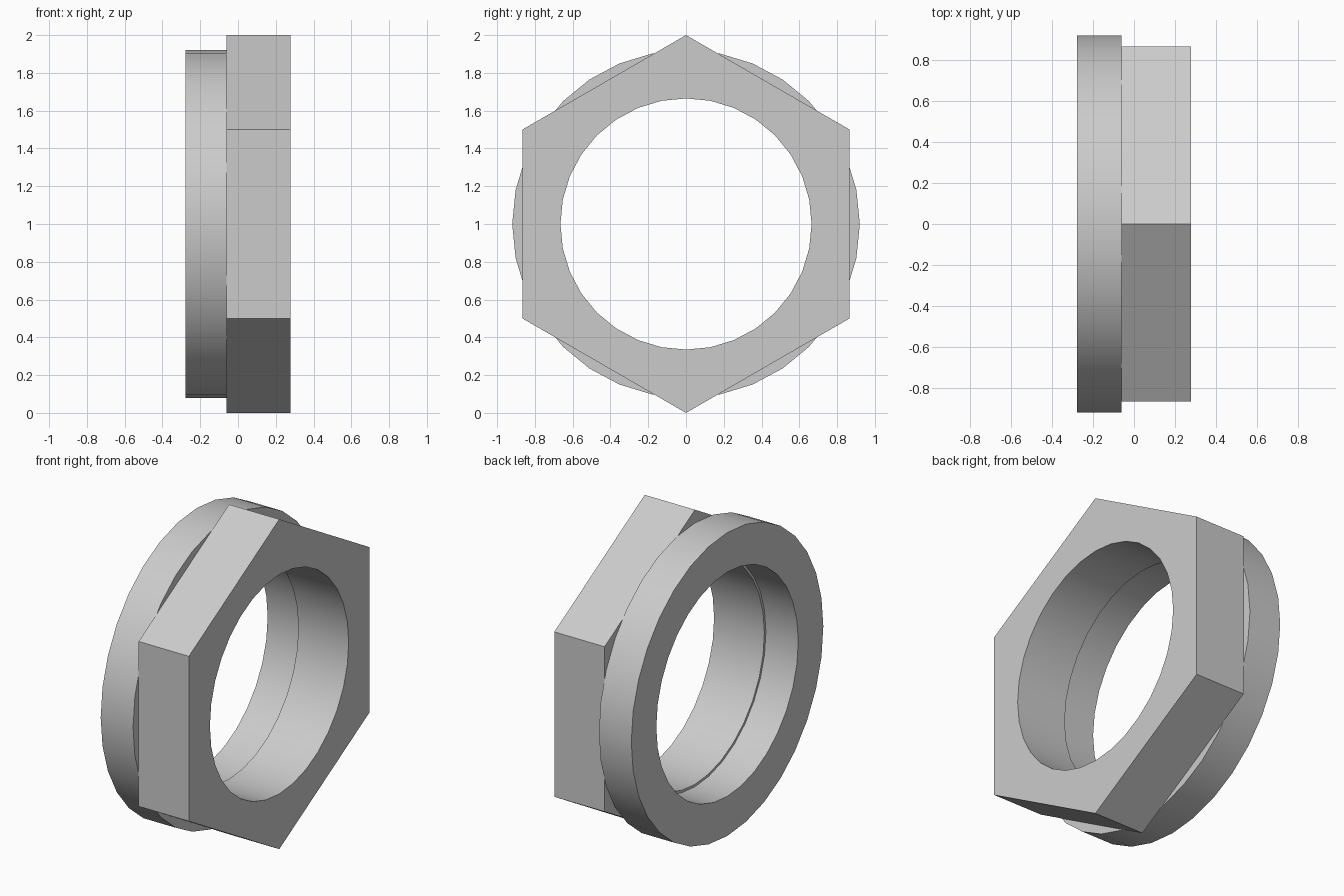
import bpy
import bmesh
from math import sin, cos, tau, radians
from mathutils import Vector

cube = bpy.data.objects.get("Cube")
if cube:
    bpy.data.objects.remove(cube, do_unlink=True)

steel = bpy.data.materials.new("grey_steel")
steel.use_nodes = True
grey = (0.6, 0.6, 0.6, 1)
steel.diffuse_color = grey
steel.node_tree.nodes["Principled BSDF"].inputs["Base Color"].default_value = grey


def add_loop(bm, x, radius, sides):
    """Closed polygon around the x axis with one corner at the top."""
    verts = [bm.verts.new((x, radius * sin(tau * i / sides),
                           1 + radius * cos(tau * i / sides)))
             for i in range(sides)]
    edges = [bm.edges.new((verts[i], verts[(i + 1) % sides]))
             for i in range(sides)]
    return verts, edges


def bored_prism(name, x0, x1, outer, outer_sides, bore, bore_sides=32):
    """Prism along x with a round through hole."""
    bm = bmesh.new()
    caps = {x0: [], x1: []}
    for radius, sides in ((outer, outer_sides), (bore, bore_sides)):
        va, ea = add_loop(bm, x0, radius, sides)
        vb, eb = add_loop(bm, x1, radius, sides)
        caps[x0] += ea
        caps[x1] += eb
        for i in range(sides):
            j = (i + 1) % sides
            bm.faces.new((va[i], va[j], vb[j], vb[i]))
    # annular end faces
    for edges in caps.values():
        bmesh.ops.triangle_fill(bm, use_beauty=True, use_dissolve=False,
                                edges=edges, normal=Vector((1, 0, 0)))
    bmesh.ops.recalc_face_normals(bm, faces=bm.faces[:])
    mesh = bpy.data.meshes.new(name)
    bm.to_mesh(mesh)
    bm.free()
    mesh.materials.append(steel)
    obj = bpy.data.objects.new(name, mesh)
    bpy.context.collection.objects.link(obj)
    bpy.ops.object.select_all(action='DESELECT')
    obj.select_set(True)
    bpy.context.view_layer.objects.active = obj
    bpy.ops.object.shade_smooth_by_angle(angle=radians(30))
    return obj


# Hexagonal nut body and the round collar behind it
bored_prism("hex_body", -0.06, 0.277, 1.0, 6, 0.665)
bored_prism("round_collar", -0.277, -0.06, 0.92, 32, 0.68)
